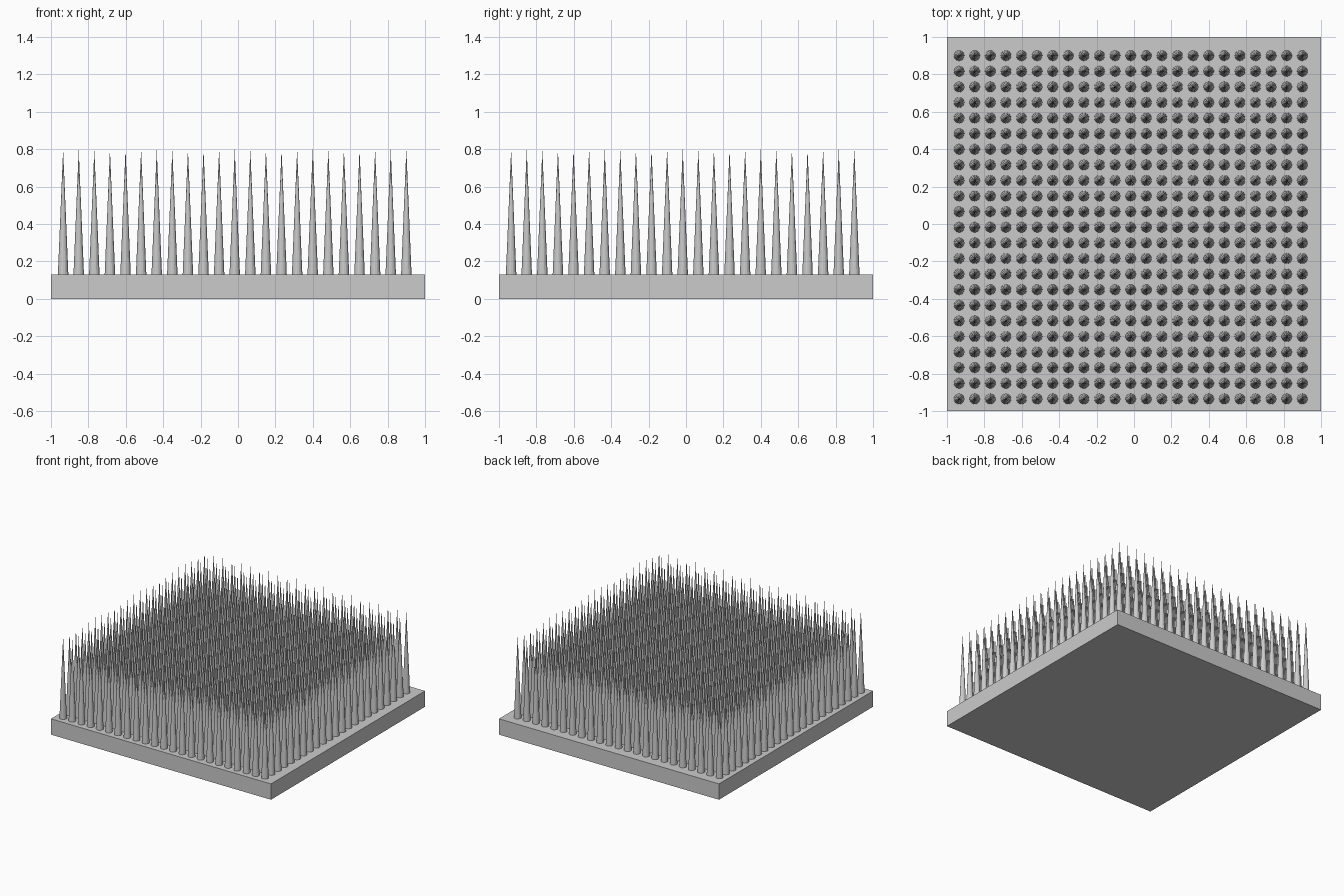
import bpy

cube = bpy.data.objects.get("Cube")
if cube:
    bpy.data.objects.remove(cube, do_unlink=True)

BASE_TOP = 0.13
TIP = 0.80
RADIUS = 0.028
COUNT = 23
FIRST, LAST = -0.935, 0.90
STEP = (LAST - FIRST) / (COUNT - 1)

# One plain grey for the whole model
grey = bpy.data.materials.new("light grey")
grey.use_nodes = True
colour = (0.6, 0.6, 0.6, 1)
grey.diffuse_color = colour
grey.node_tree.nodes["Principled BSDF"].inputs["Base Color"].default_value = colour

# Square base slab
bpy.ops.mesh.primitive_cube_add(size=1, location=(0, 0, BASE_TOP / 2))
base = bpy.context.object
base.name = "base_slab"
base.scale = (2, 2, BASE_TOP)
bpy.ops.object.transform_apply(location=False, rotation=False, scale=True)
base.data.materials.append(grey)

# One spike, repeated along both axes
bpy.ops.mesh.primitive_cone_add(
    vertices=16, radius1=RADIUS, radius2=0, depth=TIP - BASE_TOP,
    location=(FIRST, FIRST, (TIP + BASE_TOP) / 2))
spikes = bpy.context.object
spikes.name = "spikes"
spikes.data.materials.append(grey)
for name, offset in (("columns", (STEP, 0, 0)), ("rows", (0, STEP, 0))):
    array = spikes.modifiers.new(name, 'ARRAY')
    array.count = COUNT
    array.use_relative_offset = False
    array.use_constant_offset = True
    array.constant_offset_displace = offset
